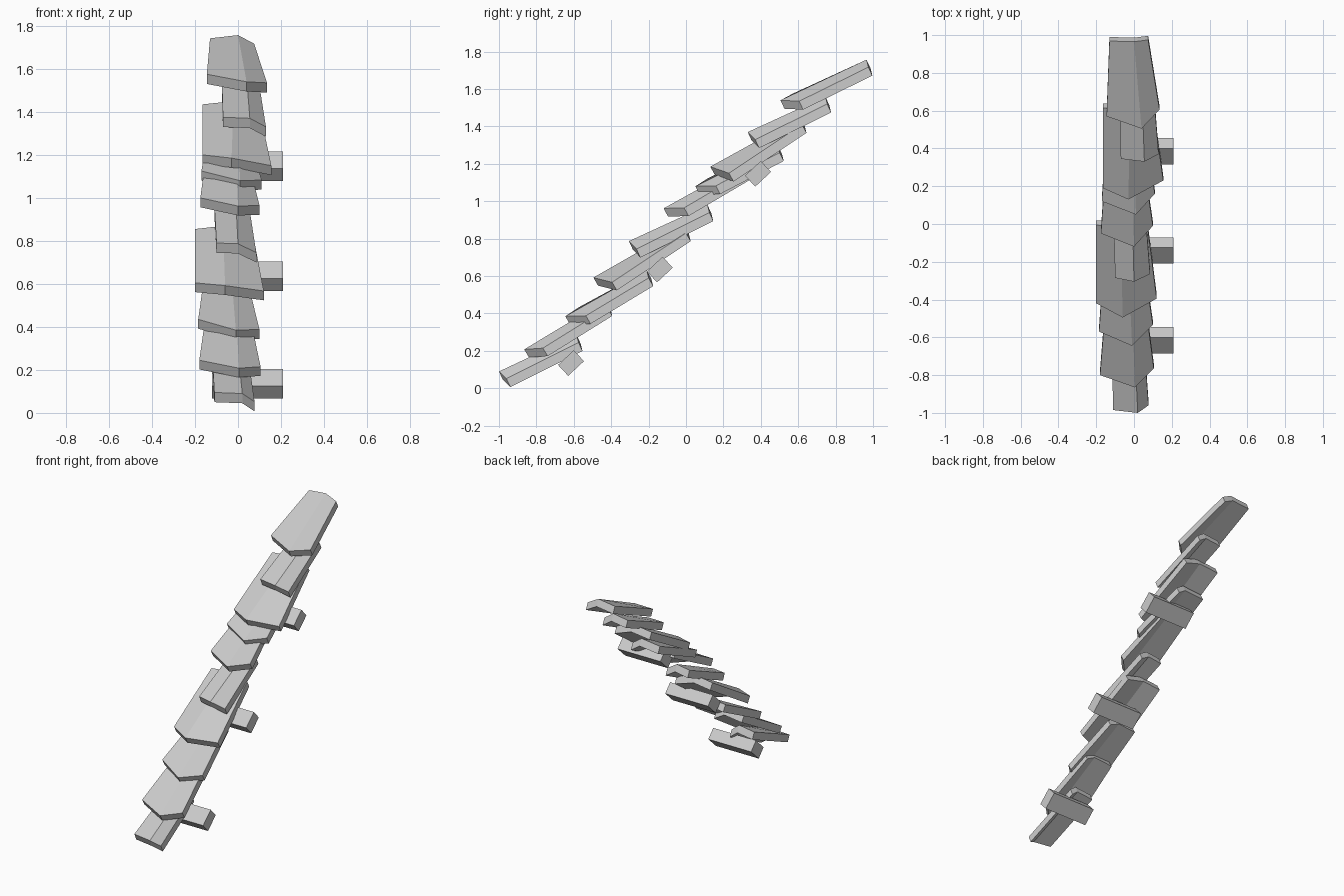
import bpy
import bmesh
from math import radians
from mathutils import Vector

cube = bpy.data.objects.get("Cube")
if cube:
    bpy.data.objects.remove(cube, do_unlink=True)

stone = bpy.data.materials.new("light_grey_stone")
stone.use_nodes = True
grey = (0.6, 0.6, 0.6, 1)
stone.diffuse_color = grey
stone.node_tree.nodes["Principled BSDF"].inputs["Base Color"].default_value = grey

THICKNESS = 0.05


def finish(name, bm):
    """Turn a bmesh into a flat shaded object."""
    bmesh.ops.recalc_face_normals(bm, faces=bm.faces)
    mesh = bpy.data.meshes.new(name)
    bm.to_mesh(mesh)
    bm.free()
    mesh.materials.append(stone)
    obj = bpy.data.objects.new(name, mesh)
    bpy.context.scene.collection.objects.link(obj)
    return obj


def add_tile(name, right, ridge, left, back_xs, back_ridge):
    """Ridged slab: pointed front edge, straight back edge, even thickness."""
    y, z = back_ridge
    drops = (0.015, 0, 0.04)
    front = [Vector(p) for p in (right, ridge, left)]
    back = [Vector((x, y + d / 4, z - d)) for x, d in zip(back_xs, drops)]
    run = (back[1] - front[1]).normalized()
    down = Vector((0, run.z, -run.y)).normalized() * THICKNESS

    bm = bmesh.new()
    tops = [bm.verts.new(p) for p in front + back[::-1]]
    lows = [bm.verts.new(p + down) for p in front + back[::-1]]
    for ring in (tops, lows):
        bm.faces.new((ring[0], ring[1], ring[4], ring[5]))
        bm.faces.new((ring[1], ring[2], ring[3], ring[4]))
    count = len(tops)
    for i in range(count):
        j = (i + 1) % count
        bm.faces.new((tops[i], tops[j], lows[j], lows[i]))
    return finish(name, bm)


def add_batten(name, y, z):
    """Cross bar beneath the tiles, sticking out on one side."""
    bm = bmesh.new()
    bmesh.ops.create_cube(bm, size=1)
    bmesh.ops.scale(bm, vec=(0.33, 0.115, 0.08), verts=bm.verts)
    obj = finish(name, bm)
    obj.location = (0.045, y, z)
    obj.rotation_euler.x = radians(43)
    return obj


# Narrow cap tiles
add_tile("narrow_tile_low", (-.11, -.985, .095), (.02, -1, .09), (.077, -.96, .052),
         (-.12, 0, .05), (-.585, .285))
add_tile("narrow_tile_middle", (-.1, -.285, .79), (0, -.305, .787), (.085, -.265, .745),
         (-.11, -.01, .055), (.115, .98))
add_tile("narrow_tile_high", (-.07, .345, 1.375), (.055, .33, 1.37), (.13, .37, 1.33),
         (-.075, .04, .1), (.745, 1.56))

# Pointed tiles
add_tile("pointed_tile_first", (-.18, -.8, .245), (.005, -.865, .208), (.105, -.765, .215),
         (-.15, -.01, .06), (-.43, .47))
add_tile("pointed_tile_second", (-.185, -.57, .435), (-.01, -.645, .385), (.1, -.535, .388),
         (-.16, -.03, .05), (-.21, .63))
add_tile("pointed_tile_third", (-.175, -.05, 1), (0, -.12, .962), (.1, -.01, .965),
         (-.15, -.01, .05), (.32, 1.205))
add_tile("pointed_tile_fourth", (-.17, .12, 1.125), (.01, .05, 1.08), (.11, .16, 1.083),
         (-.145, 0, .06), (.49, 1.3))
add_tile("pointed_tile_top", (-.145, .57, 1.575), (.04, .505, 1.54), (.135, .605, 1.535),
         (-.13, 0, .075), (.965, 1.757))

# Wide tiles
add_tile("wide_tile_low", (-.2, -.42, .605), (-.06, -.495, .592), (.12, -.395, .567),
         (-.2, -.07, .07), (-.01, .87))
add_tile("wide_tile_high", (-.165, .19, 1.2), (-.03, .13, 1.185), (.155, .23, 1.15),
         (-.165, -.02, .1), (.61, 1.45))

# Supporting battens
for label, y, z in (("low", -.615, .135), ("middle", -.14, .635), ("high", .385, 1.147)):
    add_batten("batten_" + label, y, z)
